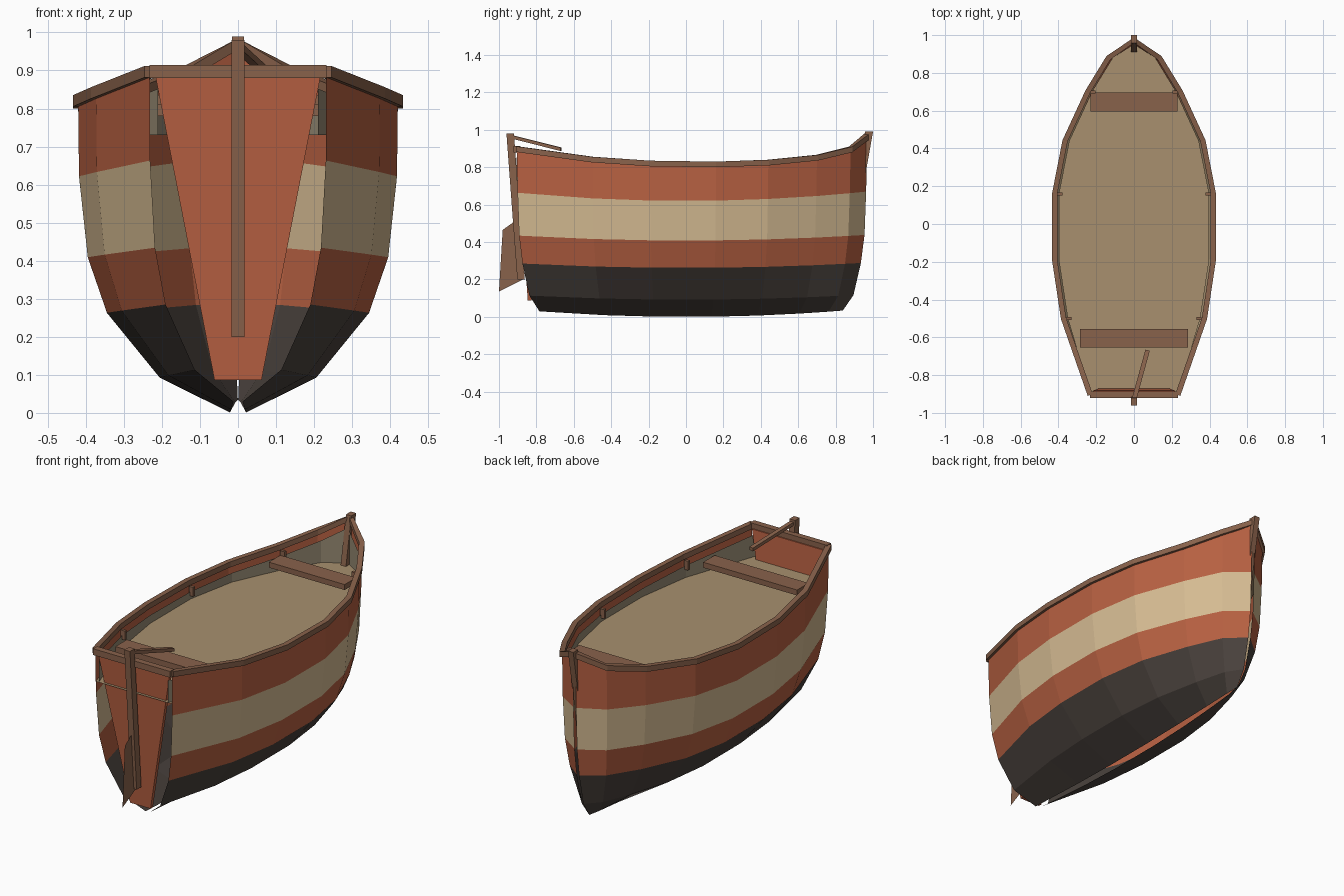
import bpy, bmesh, math
from mathutils import Vector

if "Cube" in bpy.data.objects:
    bpy.data.objects.remove(bpy.data.objects["Cube"])


def srgb(r, g, b):
    f = lambda c: (c / 12.92) if c <= 0.04045 else ((c + 0.055) / 1.055) ** 2.4
    return (f(r / 255), f(g / 255), f(b / 255), 1)


def material(name, rgb):
    m = bpy.data.materials.new(name)
    m.diffuse_color = srgb(*rgb)
    m.use_nodes = True
    m.node_tree.nodes["Principled BSDF"].inputs["Base Color"].default_value = m.diffuse_color
    return m


RED = material("red_paint", (184, 97, 66))
CREAM = material("cream_paint", (214, 188, 147))
TAR = material("black_tar", (74, 66, 61))
WOOD = material("brown_wood", (137, 98, 75))
DECK = material("floor_wood", (168, 144, 110))
GREY = material("grey_liner", (150, 138, 115))


def make(name, verts, faces, mats, idx=None, mirror=False, recalc=True):
    me = bpy.data.meshes.new(name)
    me.from_pydata([tuple(v) for v in verts], [], faces)
    for m in mats:
        me.materials.append(m)
    if idx:
        for p, i in zip(me.polygons, idx):
            p.material_index = i
    if recalc:
        bm = bmesh.new()
        bm.from_mesh(me)
        bmesh.ops.recalc_face_normals(bm, faces=bm.faces)
        bm.to_mesh(me)
        bm.free()
    ob = bpy.data.objects.new(name, me)
    bpy.context.collection.objects.link(ob)
    if mirror:
        mod = ob.modifiers.new("mirror", 'MIRROR')
        mod.use_mirror_merge = False
    return ob


def grid(rows, cols):
    # quads of a grid whose vertices are stored row by row
    return [(r * cols + c, r * cols + c + 1, (r + 1) * cols + c + 1, (r + 1) * cols + c)
            for r in range(rows - 1) for c in range(cols - 1)]


def loft(name, rings, mat, mirror=False):
    # closed four-sided tube through a list of rings
    verts = [v for ring in rings for v in ring]
    faces = [(i * 4 + k, i * 4 + (k + 1) % 4, i * 4 + 4 + (k + 1) % 4, i * 4 + 4 + k)
             for i in range(len(rings) - 1) for k in range(4)]
    n = len(verts)
    faces += [(3, 2, 1, 0), (n - 4, n - 3, n - 2, n - 1)]
    return make(name, verts, faces, [mat], mirror=mirror)


def box(name, x0, x1, y0, y1, z0, z1, mat, mirror=False):
    rings = [[(x, y0, z0), (x, y1, z0), (x, y1, z1), (x, y0, z1)] for x in (x0, x1)]
    return loft(name, rings, mat, mirror)


# Hull stations: y, half width, height of the sheer
ST = [(-0.905, 0.232, 0.882), (-0.50, 0.373, 0.826), (-0.19, 0.42, 0.805), (0.16, 0.42, 0.80),
      (0.44, 0.365, 0.81), (0.70, 0.245, 0.836), (0.88, 0.135, 0.88), (0.968, 0.008, 0.95)]
# Hull rows: width factor, length factor, base height, rise to the ends
ROWS = [(0.995, 0.995, 0.62, 0.053), (0.94, 0.986, 0.408, 0.032), (0.82, 0.966, 0.262, 0.028),
        (0.49, 0.925, 0.092, 0.026), (0.05, 0.866, 0.0, 0.036)]

# Planked hull, open along the keel
verts = [(w, y, z) for y, w, z in ST]
for wf, yf, zb, k in ROWS:
    verts += [(w * wf, y * yf, zb + k * y * y) for y, w, z in ST]
n = len(ST)
faces = grid(len(ROWS) + 1, n)
row_mat = [0, 1, 0, 2, 2]
make("hull", verts, faces, [RED, CREAM, TAR],
     [row_mat[i // (n - 1)] for i in range(len(faces))], mirror=True, recalc=False)

# Gunwale rails
rings = []
for i, (y, w, z) in enumerate(ST):
    a, b = ST[max(i - 1, 0)], ST[min(i + 1, n - 1)]
    nrm = Vector((b[0] - a[0], -(b[1] - a[1]))).normalized()
    if i == n - 1:
        nrm = Vector((0, 1))
    px, py = nrm.x * 0.014, nrm.y * 0.014
    rings.append([(w - px, y - py, z), (w + px, y + py, z),
                  (w + px, y + py, z + 0.03), (w - px, y - py, z + 0.03)])
loft("gunwale_rail", rings, WOOD, mirror=True)

# Inner liner and floor
FLOOR = 0.73
inner = [(y, max(w - 0.022, 0.004), z) for y, w, z in ST]
inner[-1] = (0.95, 0.004, 0.95)
verts = [(w, y, z - 0.03) for y, w, z in inner] + [(w, y, FLOOR) for y, w, z in inner]
make("inner_liner", verts, grid(2, n), [GREY], mirror=True, recalc=False)
edge = [(w, y, FLOOR) for y, w, z in inner]
edge[0] = (0.228, -0.906, FLOOR)
verts = edge + [(-x, y, z) for x, y, z in edge]
make("floor", verts, [(i, i + 1, n + i + 1, n + i) for i in range(n - 1)], [DECK])

# Transom board and its cap
rings = [[(s * 0.217, -0.902, 0.885), (s * 0.217, -0.882, 0.885),
          (s * 0.062, -0.826, 0.087), (s * 0.062, -0.846, 0.087)] for s in (-1, 1)]
loft("transom", rings, RED)
box("transom_cap", -0.233, 0.233, -0.922, -0.888, 0.88, 0.914, WOOD)

# Seats
box("bow_seat", -0.23, 0.23, 0.595, 0.695, 0.78, 0.81, WOOD)
box("stern_seat", -0.285, 0.285, -0.655, -0.555, 0.78, 0.81, WOOD)

# Small rib ends under the rail
for i in (1, 3, 5):
    y, w, z = ST[i]
    box("rib_end", w - 0.042, w - 0.016, y - 0.008, y + 0.008, z - 0.05, z, WOOD, mirror=True)

# Stem post at the bow
loft("stem_post", [[(-0.016, y, z), (0.016, y, z), (0.016, y + 0.042, z), (-0.016, y + 0.042, z)]
                   for y, z in ((0.958, 0.99), (0.91, 0.72), (0.835, 0.2))], WOOD)

# Rudder stock, thin blade and tiller
loft("rudder_stock", [[(-0.017, y - 0.02, z), (0.017, y - 0.02, z),
                       (0.017, y + 0.02, z), (-0.017, y + 0.02, z)]
                      for y, z in ((-0.94, 0.98), (-0.882, 0.2))], WOOD)
make("rudder_blade", [(0, -0.98, 0.465), (0, -0.91, 0.515), (0, -0.872, 0.2), (0, -1.0, 0.135)],
     [(0, 1, 2, 3)], [WOOD])
a, b = Vector((0, -0.93, 0.962)), Vector((0.072, -0.668, 0.896))
side = Vector((b.y - a.y, a.x - b.x, 0)).normalized() * 0.012
up = Vector((0, 0, 0.009))
loft("tiller", [[p - side - up, p + side - up, p + side + up, p - side + up] for p in (a, b)], WOOD)
